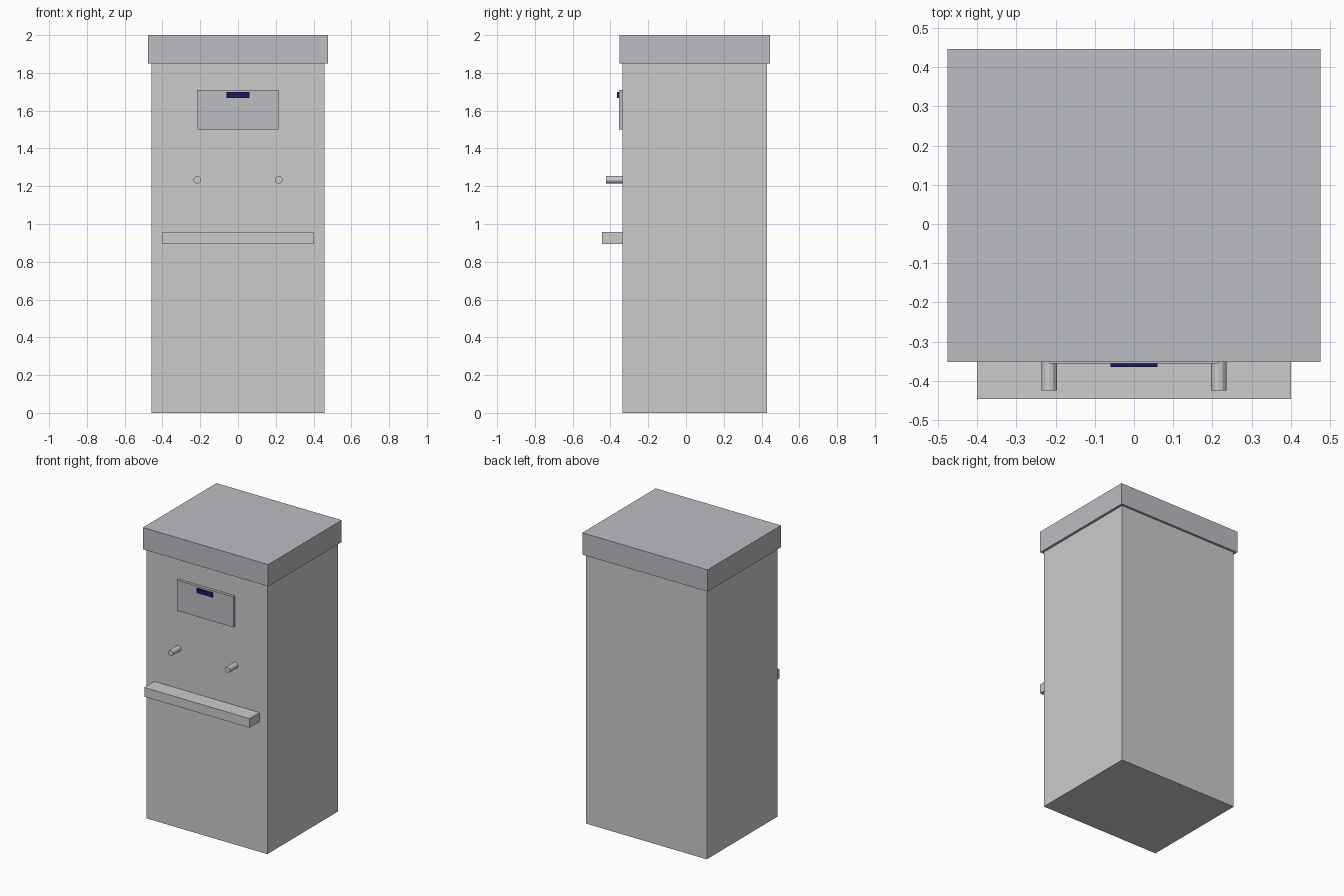
import bpy
import math

if "Cube" in bpy.data.objects:
    bpy.data.objects.remove(bpy.data.objects["Cube"])


def material(name, color):
    m = bpy.data.materials.new(name)
    m.diffuse_color = color
    m.use_nodes = True
    m.node_tree.nodes["Principled BSDF"].inputs["Base Color"].default_value = m.diffuse_color
    return m


def box(name, x, y, z, mat=None):
    """Axis-aligned box from (min, max) pairs."""
    bpy.ops.mesh.primitive_cube_add(size=1, location=[sum(r) / 2 for r in (x, y, z)])
    ob = bpy.context.object
    ob.name = name
    ob.scale = [r[1] - r[0] for r in (x, y, z)]
    bpy.ops.object.transform_apply(location=False, rotation=False, scale=True)
    if mat:
        ob.data.materials.append(mat)
    return ob


slate = material("slate", (0.50, 0.51, 0.54, 1))
navy = material("navy", (0.01, 0.01, 0.10, 1))

FRONT = -0.337  # y of the cabinet's front face

# Cabinet and overhanging lid
box("cabinet", (-0.459, 0.459), (FRONT, 0.43), (0, 1.85))
box("lid", (-0.476, 0.476), (-0.352, 0.446), (1.85, 2.0), slate)

# Front plate with dark slot
box("front_plate", (-0.215, 0.215), (-0.356, FRONT), (1.50, 1.71), slate)
box("slot", (-0.06, 0.06), (-0.365, -0.356), (1.667, 1.698), navy)

# Pair of pegs
for side, label in ((-1, "left"), (1, "right")):
    bpy.ops.mesh.primitive_cylinder_add(
        vertices=12, radius=0.02, depth=FRONT + 0.424,
        location=(side * 0.216, (FRONT - 0.424) / 2, 1.234),
        rotation=(math.pi / 2, 0, 0))
    bpy.context.object.name = "peg_" + label

# Shelf bar
box("shelf", (-0.40, 0.40), (-0.446, FRONT), (0.894, 0.957))
